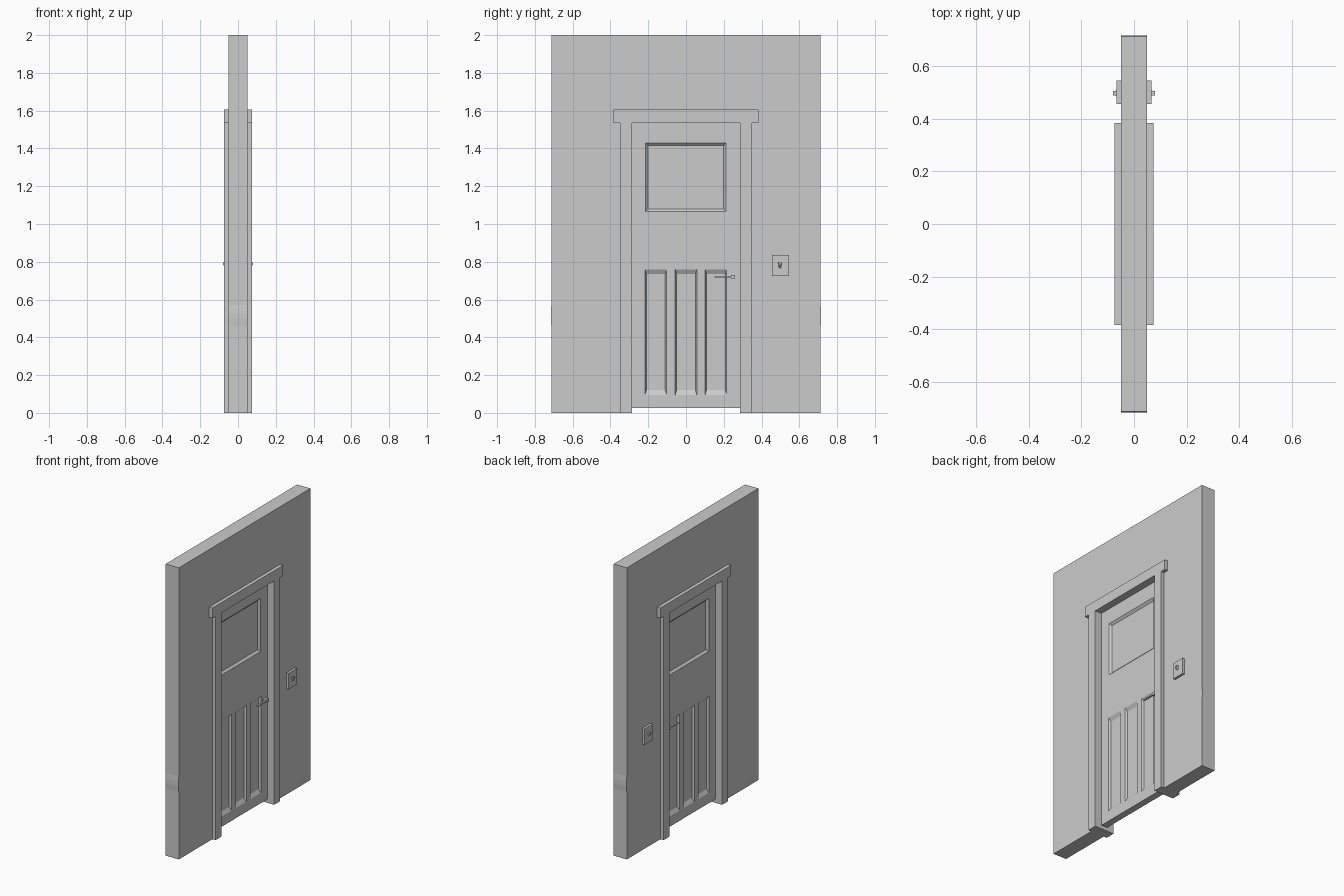
import bpy, bmesh

old = bpy.data.objects.get("Cube")
if old:
    bpy.data.objects.remove(old, do_unlink=True)

grey = bpy.data.materials.new("plain grey")
grey.use_nodes = True
grey.diffuse_color = (0.6, 0.6, 0.6, 1)
grey.node_tree.nodes["Principled BSDF"].inputs["Base Color"].default_value = (0.6, 0.6, 0.6, 1)


def finish(name, bm):
    bmesh.ops.recalc_face_normals(bm, faces=bm.faces[:])
    mesh = bpy.data.meshes.new(name)
    bm.to_mesh(mesh)
    bm.free()
    mesh.materials.append(grey)
    ob = bpy.data.objects.new(name, mesh)
    bpy.context.collection.objects.link(ob)
    return ob


def loft(bm, rings):
    """Closed solid through matching rings of points."""
    rows = [[bm.verts.new(p) for p in ring] for ring in rings]
    bm.faces.new(rows[0])
    bm.faces.new(rows[-1])
    n = len(rows[0])
    for a, b in zip(rows, rows[1:]):
        for i in range(n):
            j = (i + 1) % n
            bm.faces.new((a[i], a[j], b[j], b[i]))


def rect(x, y0, y1, z0, z1):
    return [(x, y0, z0), (x, y1, z0), (x, y1, z1), (x, y0, z1)]


def box(name, x0, x1, y0, y1, z0, z1):
    bm = bmesh.new()
    loft(bm, [rect(x0, y0, y1, z0, z1), rect(x1, y0, y1, z0, z1)])
    return finish(name, bm)


# Wall with a doorway and a faint swelling on each narrow edge
half = [(0.32, 1.57), (0.32, 0), (0.713, 0), (0.713, 0.46), (0.716, 0.5),
        (0.716, 0.53), (0.713, 0.57), (0.713, 2)]
outline = half + [(-y, z) for y, z in reversed(half)]
bm = bmesh.new()
loft(bm, [[(x, y, z) for y, z in outline] for x in (-0.05, 0.05)])
finish("wall", bm)

# Door frame
FRAME = 0.074
for side, label in ((-1, "front"), (1, "back")):
    y0, y1 = sorted((side * 0.285, side * 0.35))
    box(label + "_jamb", -FRAME, FRAME, y0, y1, 0, 1.535)
box("header", -FRAME, FRAME, -0.383, 0.383, 1.535, 1.605)

# Door leaf with sunken, sloped panels on both faces
FACE, DEPTH = 0.023, 0.014
door = box("door", -FACE, FACE, -0.287, 0.287, 0.025, 1.54)
panels = [(-0.215, 0.213, 1.065, 1.43, 0.014, 0.015)]
panels += [(c - 0.057, c + 0.057, 0.095, 0.76, 0.007, 0.025) for c in (-0.16, 0, 0.158)]
bm = bmesh.new()
for s in (-1, 1):
    for y0, y1, z0, z1, sy, sz in panels:
        loft(bm, [rect(s * (FACE + k * DEPTH), y0 - k * sy, y1 + k * sy, z0 - k * sz, z1 + k * sz)
                  for k in (-1, 1)])
cutter = finish("panel_cutter", bm)
cutter.hide_render = True
cut = door.modifiers.new("panels", "BOOLEAN")
cut.operation = "DIFFERENCE"
cut.solver = "EXACT"
cut.object = cutter
bpy.context.view_layer.objects.active = door
bpy.ops.object.modifier_apply(modifier=cut.name)
bpy.data.objects.remove(cutter, do_unlink=True)

# Handles and light switches on both faces
for s, label in ((-1, "left"), (1, "right")):
    def fitting(name, x0, x1, *yz):
        a, b = sorted((s * x0, s * x1))
        return box(label + "_" + name, a, b, *yz)

    fitting("handle_spindle", 0.02, 0.05, 0.237, 0.26, 0.711, 0.731)
    fitting("handle_lever", 0.036, 0.048, 0.15, 0.24, 0.716, 0.726)
    fitting("switch_plate", 0.045, 0.066, 0.455, 0.545, 0.725, 0.835)
    bm = bmesh.new()
    loft(bm, [[(s * 0.064, 0.492, 0.765), (s * 0.064, 0.502, 0.765),
               (s * 0.064, 0.507, 0.795), (s * 0.064, 0.487, 0.795)],
              [(s * 0.079, 0.491, 0.784), (s * 0.079, 0.503, 0.784),
               (s * 0.079, 0.505, 0.797), (s * 0.079, 0.489, 0.797)]])
    finish(label + "_switch_toggle", bm)
